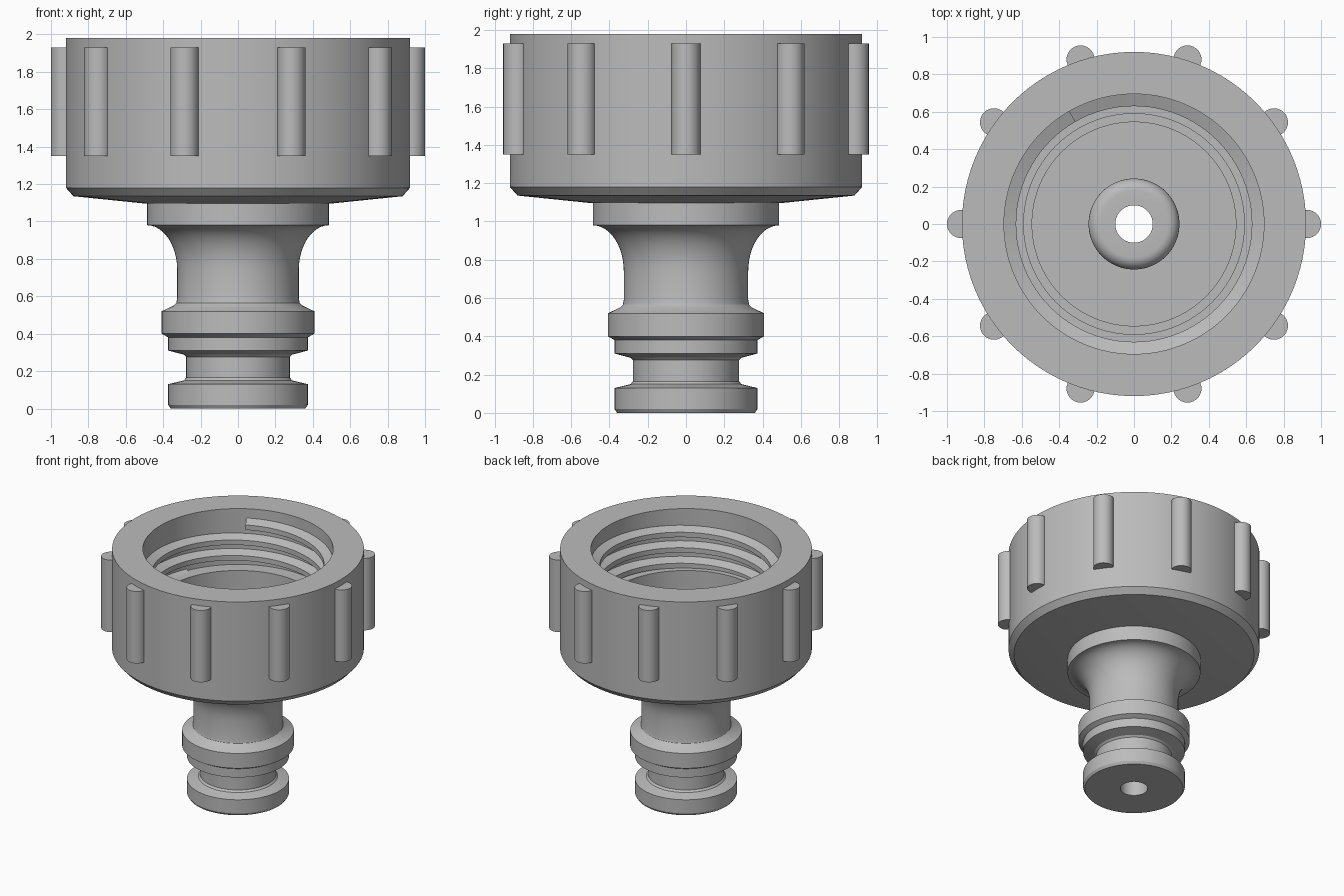
import bpy, bmesh, math

cube = bpy.data.objects.get("Cube")
if cube:
    bpy.data.objects.remove(cube, do_unlink=True)

grey = bpy.data.materials.new("grey plastic")
grey.use_nodes = True
colour = (0.5, 0.5, 0.5, 1)
grey.diffuse_color = colour
grey.node_tree.nodes["Principled BSDF"].inputs["Base Color"].default_value = colour

SIDES = 96


def finish(bm, name):
    """Turn a bmesh into a smooth-shaded grey object."""
    bmesh.ops.recalc_face_normals(bm, faces=bm.faces)
    mesh = bpy.data.meshes.new(name)
    bm.to_mesh(mesh)
    bm.free()
    mesh.materials.append(grey)
    obj = bpy.data.objects.new(name, mesh)
    bpy.context.collection.objects.link(obj)
    bpy.ops.object.select_all(action='DESELECT')
    obj.select_set(True)
    bpy.context.view_layer.objects.active = obj
    bpy.ops.object.shade_smooth_by_angle(angle=math.radians(25))
    return obj


def sweep(name, rings, closed):
    """Skin a row of closed cross-sections, joined end to end or capped."""
    bm = bmesh.new()
    rows = [[bm.verts.new(p) for p in ring] for ring in rings]
    n = len(rows[0])
    pairs = list(zip(rows, rows[1:])) + ([(rows[-1], rows[0])] if closed else [])
    for a, b in pairs:
        for i in range(n):
            j = (i + 1) % n
            bm.faces.new((a[i], a[j], b[j], b[i]))
    if not closed:
        bm.faces.new(rows[0])
        bm.faces.new(rows[-1])
    return finish(bm, name)


def section(profile, angle, lift=0):
    return [(r * math.cos(angle), r * math.sin(angle), z + lift) for r, z in profile]


def revolve(name, profile):
    return sweep(name, [section(profile, math.tau * i / SIDES) for i in range(SIDES)], True)


def arc(r, z, rx, rz, start, end, steps=8):
    """Points of an elliptical fillet in the profile plane."""
    angles = [math.radians(start + (end - start) * i / steps) for i in range(steps + 1)]
    return [(r + rx * math.cos(a), z + rz * math.sin(a)) for a in angles]


# Cup-shaped nut with a stepped socket
revolve("threaded_nut", [
    (0.2, 1.095), (0.49, 1.095), (0.88, 1.135), (0.92, 1.18), (0.92, 1.98),
    (0.695, 1.98), (0.695, 1.53), (0.59, 1.53), (0.59, 1.25),
    (0.545, 1.25), (0.545, 1.2), (0.2, 1.2)])

# Spigot with collar, seal groove, bore and rounded inner nozzle
revolve("spigot", [
    (0.1, 0), (0.36, 0), (0.373, 0.02), (0.373, 0.13), (0.29, 0.15), (0.277, 0.165),
    (0.277, 0.275), (0.29, 0.288), (0.373, 0.31), (0.373, 0.38), (0.408, 0.4),
    (0.408, 0.52), (0.345, 0.55), (0.33, 0.565), (0.325, 0.59)]
    + arc(0.487, 0.74, 0.162, 0.24, 180, 90, 12)
    + [(0.487, 1.11), (0.243, 1.11)]
    + arc(0.178, 1.28, 0.065, 0.065, 0, 90)
    + [(0.1, 1.345)])

# Internal screw thread, winding down from its upper end
PITCH, TURNS = 0.125, 2.9
tooth = [(0.71, -0.052), (0.63, -0.02), (0.63, 0.02), (0.71, 0.052)]
steps = int(TURNS * SIDES)
sweep("screw_thread", [
    section(tooth, math.radians(120) - math.tau * i / SIDES, 1.86 - PITCH * i / SIDES)
    for i in range(steps + 1)], False)

# Ten rounded grip ribs
RIBS, RIB_SIDES = 10, 32
for k in range(RIBS):
    a = math.tau * k / RIBS
    ends = [[(0.925 * math.cos(a) + 0.075 * math.cos(t),
              0.925 * math.sin(a) + 0.075 * math.sin(t), z)
             for t in (math.tau * i / RIB_SIDES for i in range(RIB_SIDES))]
            for z in (1.35, 1.93)]
    sweep(f"grip_rib_{k + 1}", ends, False)
